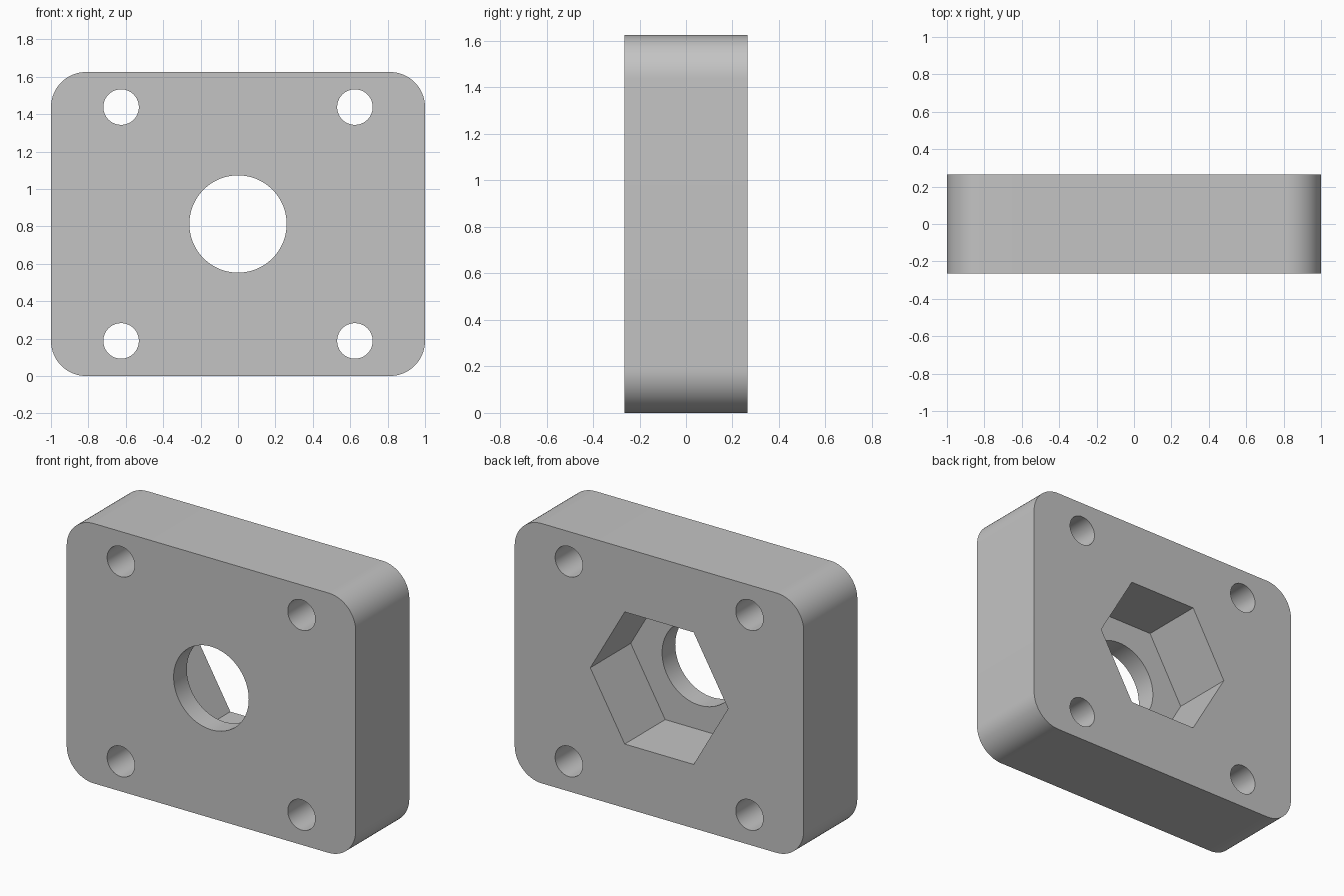
import bpy
import math

WIDTH, DEPTH, HEIGHT = 2.0, 0.53, 1.625
CORNER = 0.1875
MID_Z = HEIGHT / 2
POCKET_DEPTH = 0.4

cube = bpy.data.objects.get("Cube")
if cube:
    bpy.data.objects.remove(cube, do_unlink=True)

grey = bpy.data.materials.new("plain grey")
grey.use_nodes = True
colour = (0.55, 0.55, 0.55, 1)
grey.diffuse_color = colour
grey.node_tree.nodes["Principled BSDF"].inputs["Base Color"].default_value = colour


def prism(name, sides, radius, depth, x, y, z, turn=0):
    """Prism along y; turn spins it about its own axis."""
    bpy.ops.mesh.primitive_cylinder_add(
        vertices=sides, radius=radius, depth=depth, location=(x, y, z),
        rotation=(math.pi / 2, turn, 0))
    obj = bpy.context.object
    obj.name = name
    return obj


# Block with rounded upright edges
bpy.ops.mesh.primitive_cube_add(size=1, location=(0, 0, MID_Z))
plate = bpy.context.object
plate.name = "mounting_block"
plate.scale = (WIDTH, DEPTH, HEIGHT)
bpy.ops.object.transform_apply(location=False, rotation=False, scale=True)
plate.data.materials.append(grey)

rounding = plate.modifiers.new("corner_rounding", "BEVEL")
rounding.width = CORNER
rounding.segments = 16
rounding.limit_method = "WEIGHT"
weights = plate.data.attributes.new("bevel_weight_edge", "FLOAT", "EDGE")
for edge in plate.data.edges:
    a, b = (plate.data.vertices[i].co for i in edge.vertices)
    weights.data[edge.index].value = 1.0 if abs(a.y - b.y) > 0.1 else 0.0

# Centre bore and four bolt holes
cutters = [prism("bore_cutter", 96, 0.26, 1, 0, 0, MID_Z)]
for x in (-0.625, 0.625):
    for z in (CORNER, HEIGHT - CORNER):
        cutters.append(prism("bolt_hole_cutter", 48, 0.095, 1, x, 0, z))

# Hexagonal nut pocket in the back, with flats at top and bottom
pocket_floor = DEPTH / 2 - POCKET_DEPTH
cutters.append(prism("nut_pocket_cutter", 6, 0.477, 1, 0,
                     pocket_floor + 0.5, MID_Z, math.pi / 6))

for cutter in cutters:
    cutter.hide_render = True
    cut = plate.modifiers.new(cutter.name, "BOOLEAN")
    cut.operation = "DIFFERENCE"
    cut.solver = "EXACT"
    cut.object = cutter

# Apply the cuts, then drop the cutters
bpy.ops.object.select_all(action="DESELECT")
plate.select_set(True)
bpy.context.view_layer.objects.active = plate
for modifier in list(plate.modifiers):
    bpy.ops.object.modifier_apply(modifier=modifier.name)
for cutter in cutters:
    bpy.data.objects.remove(cutter, do_unlink=True)
bpy.ops.object.shade_smooth_by_angle(angle=math.radians(30))
